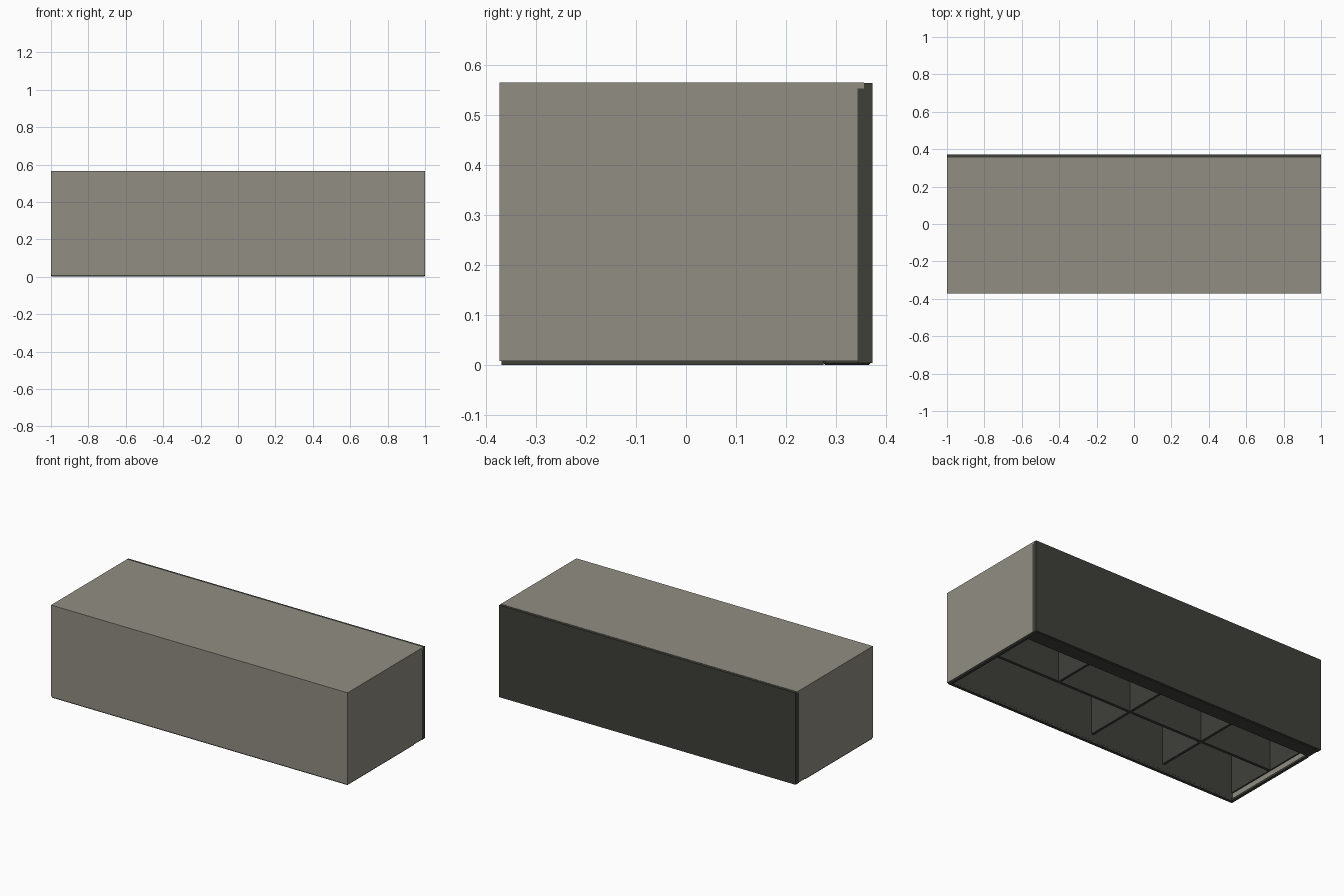
import bpy, bmesh

if "Cube" in bpy.data.objects:
    bpy.data.objects.remove(bpy.data.objects["Cube"])


def material(name, rgb):
    m = bpy.data.materials.new(name)
    m.diffuse_color = (*rgb, 1)
    m.use_nodes = True
    m.node_tree.nodes["Principled BSDF"].inputs["Base Color"].default_value = m.diffuse_color
    return m


LIGHT = material("warm grey", (0.285, 0.27, 0.228))
DARK = material("charcoal", (0.05, 0.05, 0.042))


def box(name, x, y, z, mat, bevel=0):
    """Box from (min, max) ranges on each axis."""
    bm = bmesh.new()
    bmesh.ops.create_cube(bm, size=1)
    for v in bm.verts:
        v.co = [r[0] if c < 0 else r[1] for c, r in zip(v.co, (x, y, z))]
    mesh = bpy.data.meshes.new(name)
    bm.to_mesh(mesh)
    bm.free()
    mesh.materials.append(mat)
    ob = bpy.data.objects.new(name, mesh)
    bpy.context.collection.objects.link(ob)
    if bevel:
        mod = ob.modifiers.new("bevel", 'BEVEL')
        mod.width = bevel
        mod.segments = 1
    return ob


H, Y, T = 0.565, 0.3725, 0.012

# Light outer shell, open underneath
box("top_panel", (-1, 1), (-Y, 0.355), (H - T, H), LIGHT)
box("front_panel", (-1, 1), (-Y, -Y + T), (0.008, H - T), LIGHT)
for side, name in ((-1, "left"), (1, "right")):
    xs = sorted((side, side * (1 - T)))
    box(name + "_panel", xs, (-Y + T, 0.342), (0.008, H - T), LIGHT)

# Dark back panel, tucked under the edge of the top
box("back_panel", (-1, 1), (0.342, Y), (0.004, H - T), DARK)
box("back_panel_top", (-1, 1), (0.355, Y), (H - T, H - 0.001), DARK)

# Dark base rim, slightly inset, with a wide lip at the back
R = 0.996
box("rim_front", (-R, R), (-Y + 0.004, -Y + 0.022), (0, 0.012), DARK)
box("rim_back", (-R, R), (0.275, Y - 0.004), (0, 0.012), DARK, 0.004)
for side, name in ((-1, "left"), (1, "right")):
    xs = sorted((side * R, side * (R - 0.018)))
    box("rim_" + name, xs, (-Y + 0.022, 0.275), (0, 0.012), DARK)

# Dark inner lining and ceiling
box("front_lining", (-0.985, 0.985), (-Y + T, -0.35), (0.012, 0.545), DARK)
box("ceiling", (-0.985, 0.985), (-0.355, 0.342), (0.54, 0.552), DARK)
for side, name in ((-1, "left"), (1, "right")):
    xs = sorted((side * 0.988, side * 0.98))
    box(name + "_lining", xs, (-0.35, 0.342), (0.05, 0.545), DARK)

# Compartment dividers, recessed from the base
box("long_divider", (-0.98, 0.98), (-0.045, -0.028), (0.05, 0.545), DARK)
for x in (-0.5, 0, 0.5):
    box("back_divider", (x - 0.01, x + 0.005), (-0.03, 0.342), (0.05, 0.545), DARK)
for x in (-0.5, 0):
    box("front_divider", (x - 0.01, x + 0.005), (-0.352, -0.04), (0.05, 0.545), DARK)
